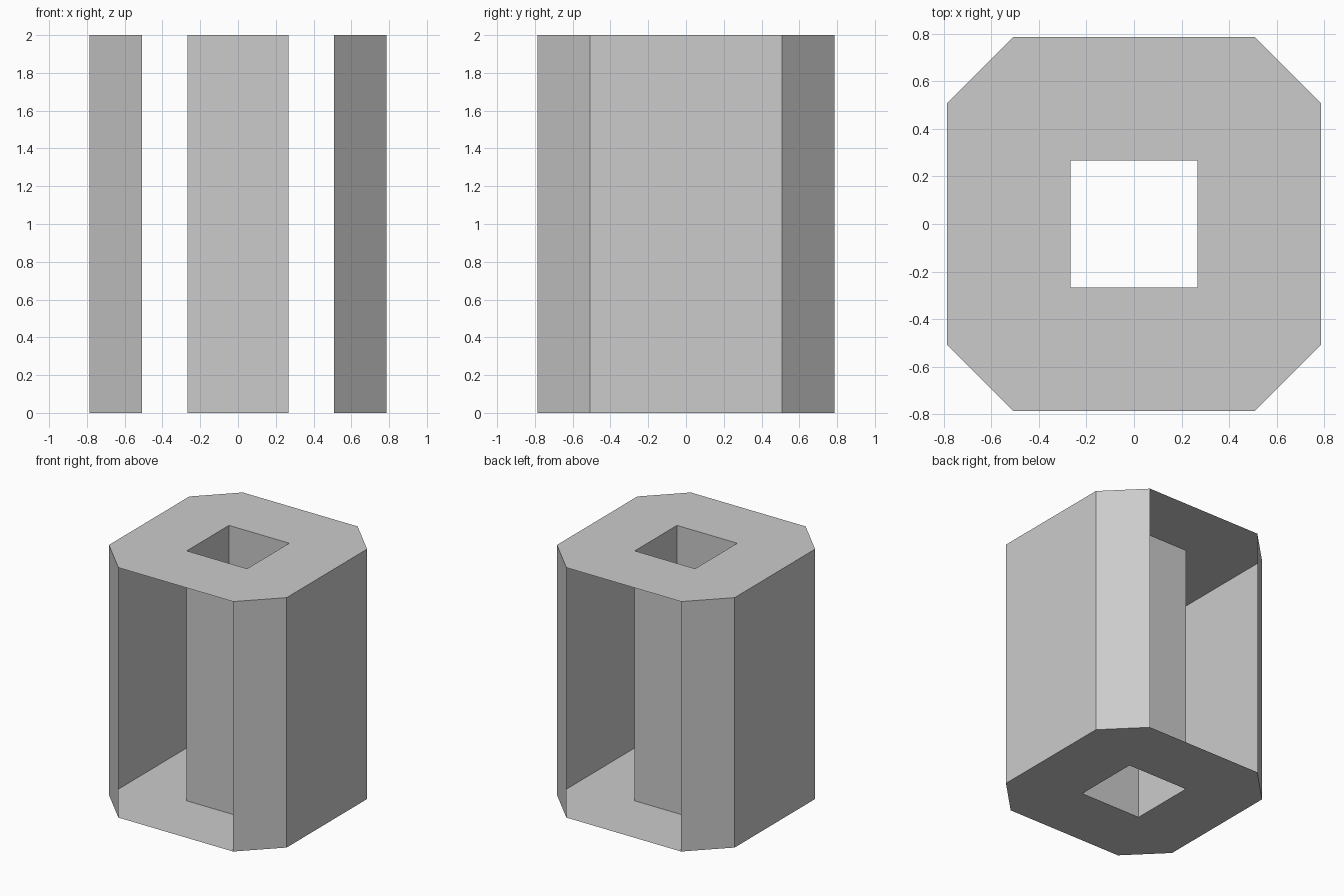
import bpy, bmesh

OUTER, CUT, HOLE, HEIGHT = 0.787, 0.508, 0.267, 2.0

cube = bpy.data.objects.get("Cube")
if cube:
    bpy.data.objects.remove(cube, do_unlink=True)

grey = bpy.data.materials.new("plain_grey")
grey.use_nodes = True
colour = (0.6, 0.6, 0.6, 1)
grey.diffuse_color = colour
grey.node_tree.nodes["Principled BSDF"].inputs["Base Color"].default_value = colour


def make_part(name, faces):
    """Build one sheet object from lists of corner points."""
    bm = bmesh.new()
    for corners in faces:
        bm.faces.new([bm.verts.new(p) for p in corners])
    bmesh.ops.remove_doubles(bm, verts=bm.verts, dist=0.0001)
    mesh = bpy.data.meshes.new(name)
    bm.to_mesh(mesh)
    bm.free()
    mesh.materials.append(grey)
    obj = bpy.data.objects.new(name, mesh)
    bpy.context.collection.objects.link(obj)
    return obj


def quarter_turns(p):
    """The point turned about z by each quarter turn."""
    x, y = p
    return [(x, y), (-y, x), (-x, -y), (y, -x)]


def wall(a, b):
    """Upright sheet from a to b, facing the right hand of that direction."""
    return [(*a, 0), (*b, 0), (*b, HEIGHT), (*a, HEIGHT)]


# Counter-clockwise corners, starting from the front side
starts = quarter_turns((-CUT, -OUTER))
ends = quarter_turns((CUT, -OUTER))
inner = quarter_turns((-HOLE, -HOLE))

# Top and bottom plates: eight sided with a square hole
ring = []
for i in range(4):
    j = (i + 1) % 4
    ring.append([starts[i], ends[i], inner[j], inner[i]])
    ring.append([ends[i], starts[j], inner[j]])
make_part("top_plate", [[(*p, HEIGHT) for p in f] for f in ring])
make_part("bottom_plate", [[(*p, 0) for p in reversed(f)] for f in ring])

# Side shells: flat side with its two bevelled corners, front and back left open
for name, i in (("left_shell", 1), ("right_shell", 3)):
    path = [ends[i - 1], starts[i], ends[i], starts[(i + 1) % 4]]
    make_part(name, [wall(a, b) for a, b in zip(path, path[1:])])

# Square tube around the central hole
make_part("central_tube", [wall(inner[i], inner[(i + 1) % 4]) for i in range(4)])
